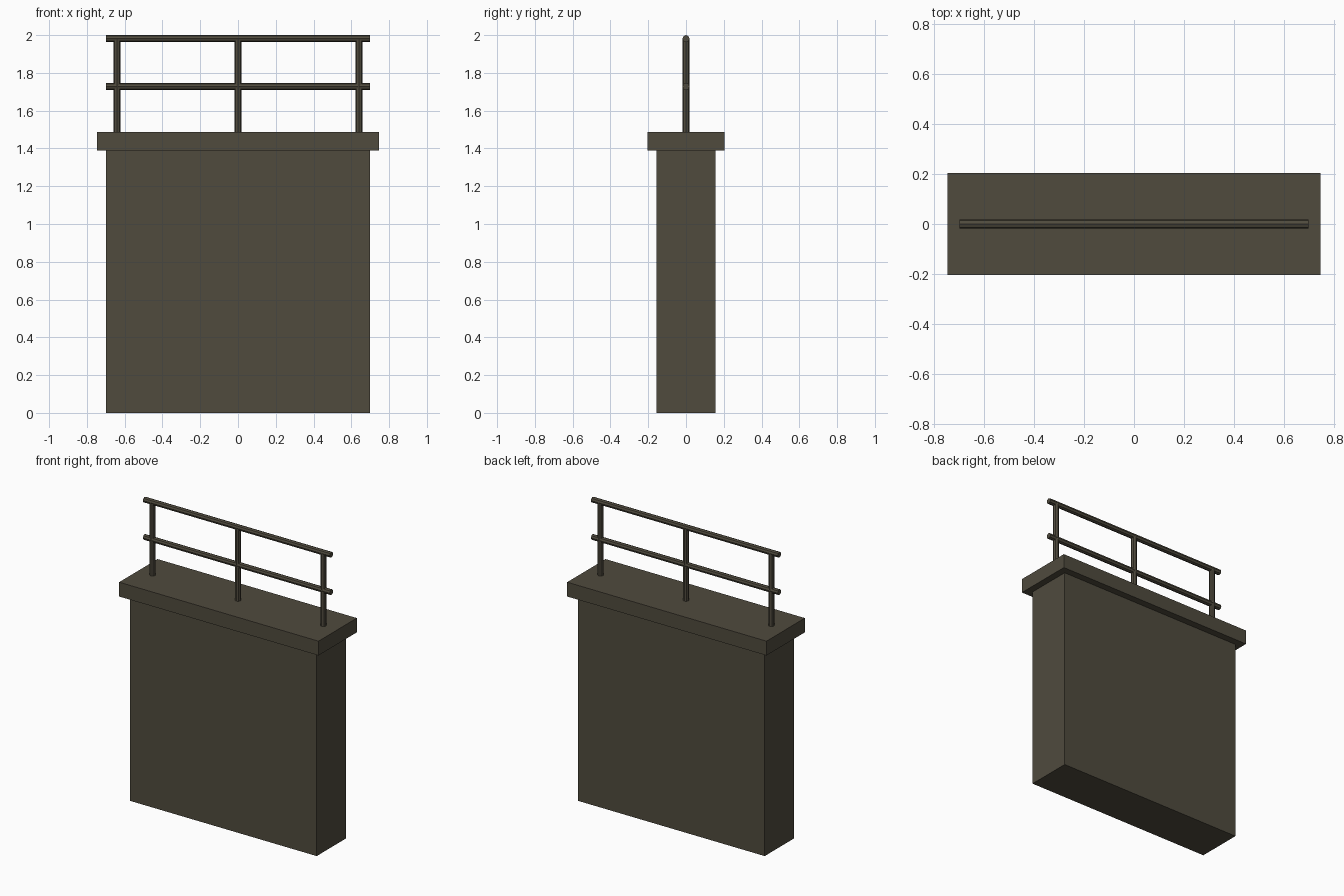
import bpy
from math import pi

if "Cube" in bpy.data.objects:
    bpy.data.objects.remove(bpy.data.objects["Cube"])

stone = bpy.data.materials.new("dark olive grey")
stone.diffuse_color = (0.080, 0.070, 0.048, 1)
stone.use_nodes = True
stone.node_tree.nodes["Principled BSDF"].inputs["Base Color"].default_value = stone.diffuse_color


def box(name, sx, sy, z0, z1):
    bpy.ops.mesh.primitive_cube_add(size=1, location=(0, 0, (z0 + z1) / 2))
    o = bpy.context.object
    o.name = name
    o.scale = (sx, sy, z1 - z0)
    bpy.ops.object.transform_apply(location=False, rotation=False, scale=True)
    o.data.materials.append(stone)


def bar(name, length, loc, rot=(0, 0, 0)):
    bpy.ops.mesh.primitive_cylinder_add(vertices=8, radius=0.0187, depth=length,
                                        location=loc, rotation=rot)
    o = bpy.context.object
    o.name = name
    o.data.materials.append(stone)


# wall and overhanging cap
box("wall", 1.40, 0.314, 0, 1.39)
box("cap", 1.494, 0.41, 1.39, 1.487)

# railing posts
for side, x in (("left", -0.64), ("middle", 0), ("right", 0.64)):
    bar("post_" + side, 0.494, (x, 0, 1.734))

# horizontal rails
for label, z in (("top", 1.9813), ("middle", 1.728)):
    bar("rail_" + label, 1.40, (0, 0, z), (0, pi / 2, 0))
